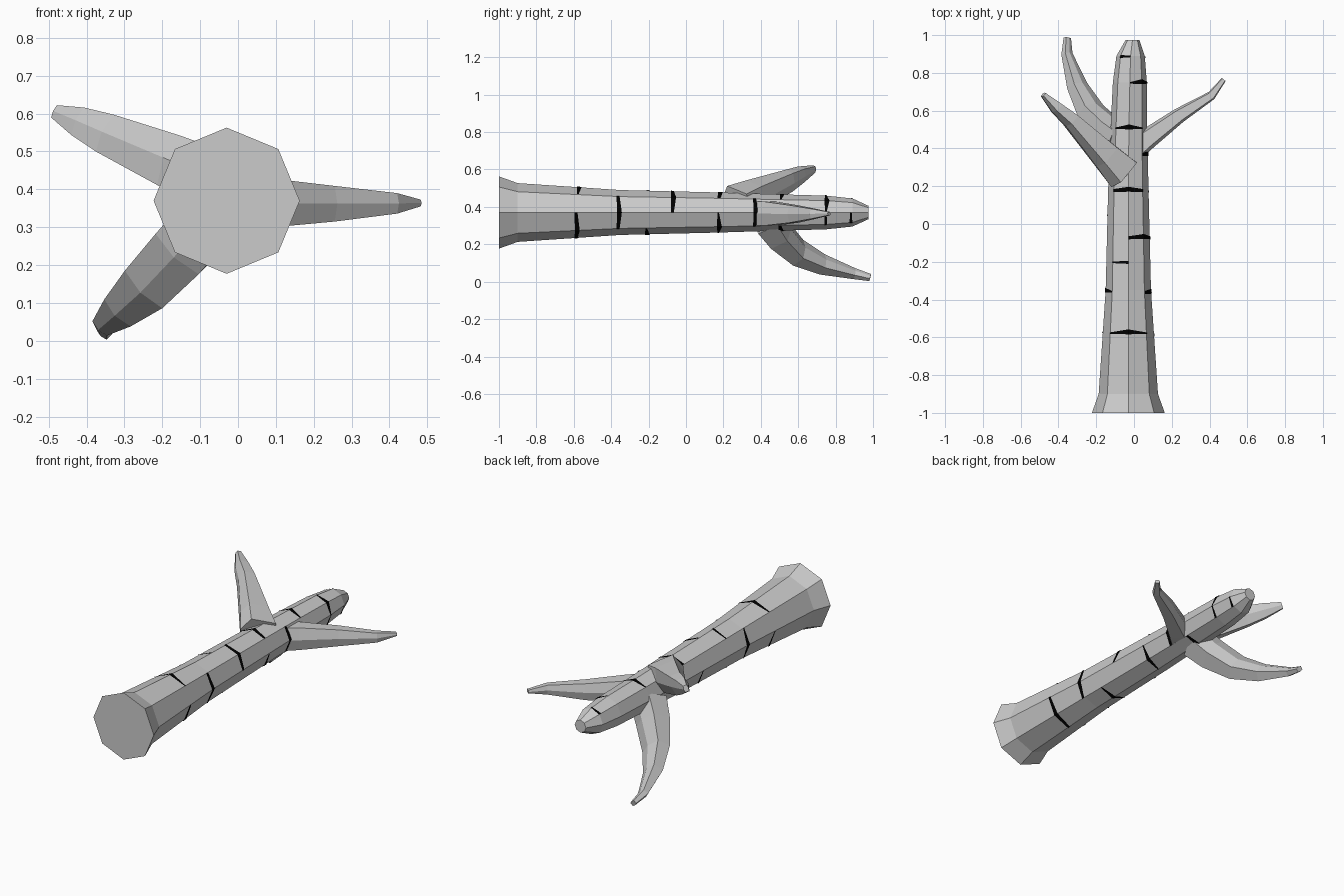
import bpy, bmesh, math
from mathutils import Vector

if "Cube" in bpy.data.objects:
    bpy.data.objects.remove(bpy.data.objects["Cube"])

bark = bpy.data.materials.new("dark_bark")
bark.diffuse_color = (0.0, 0.0, 0.0, 1)
bark.use_nodes = True
bark.node_tree.nodes["Principled BSDF"].inputs["Base Color"].default_value = bark.diffuse_color


def finish(bm, name, mat=None):
    me = bpy.data.meshes.new(name)
    bm.to_mesh(me)
    bm.free()
    ob = bpy.data.objects.new(name, me)
    bpy.context.collection.objects.link(ob)
    if mat:
        me.materials.append(mat)
    return ob


def loft(name, rings):
    bm = bmesh.new()
    loops = [[bm.verts.new(p) for p in ring] for ring in rings]
    n = len(loops[0])
    for a, b in zip(loops, loops[1:]):
        for i in range(n):
            j = (i + 1) % n
            bm.faces.new((a[i], a[j], b[j], b[i]))
    bm.faces.new(loops[0])
    bm.faces.new(loops[-1])
    bmesh.ops.recalc_face_normals(bm, faces=bm.faces)
    return finish(bm, name)


# Trunk: eight-sided profile as (y, centre x, radius), lying along y
PROFILE = [(-1, -.03, .193), (-.9, -.03, .157), (-.35, -.03, .12), (.18, -.03, .107),
           (.5, -.027, .097), (.75, -.022, .09), (.89, -.018, .075), (.975, -.008, .036)]


def trunk_point(k, y, lift=0):
    for (y0, x0, r0), (y1, x1, r1) in zip(PROFILE, PROFILE[1:]):
        if y <= y1:
            break
    f = (y - y0) / (y1 - y0)
    r = r0 + (r1 - r0) * f + lift
    a = math.radians(45 * k)
    return Vector((x0 + (x1 - x0) * f + r * math.cos(a), y, .37 + r * math.sin(a)))


loft("trunk", [[trunk_point(k, p[0]) for k in range(8)] for p in PROFILE])


# Branches: six-sided sweep, stations are (centre, half width, half depth)
def branch(name, across, stations):
    t = Vector(across).normalized()
    c = [Vector(s[0]) for s in stations]
    rings = []
    for i, (_, w, h) in enumerate(stations):
        d = (c[min(i + 1, len(c) - 1)] - c[max(i - 1, 0)]).normalized()
        n = d.cross(t).normalized()
        s = n.cross(d)
        rings.append([c[i] + s * w * u + n * h * v for u, v in
                      ((-1, -.7), (0, -1), (1, -.7), (1, .7), (0, 1), (-1, .7))])
    loft(name, rings)


branch("right_branch", (0, 0, 1), [
    ((-.01, .38, .365), .066, .058), ((.07, .45, .364), .064, .056),
    ((.24, .575, .362), .047, .04), ((.41, .68, .363), .027, .024),
    ((.475, .765, .364), .009, .013)])
branch("upper_left_branch", (.45, 0, .89), [
    ((-.06, .27, .42), .078, .10), ((-.15, .36, .46), .072, .078),
    ((-.335, .55, .54), .054, .042), ((-.41, .615, .573), .04, .033),
    ((-.48, .685, .603), .018, .014)])
branch("lower_left_branch", (1, 0, -1), [
    ((-.07, .44, .33), .078, .085), ((-.14, .50, .25), .078, .075),
    ((-.23, .60, .155), .07, .055), ((-.30, .73, .092), .05, .042),
    ((-.355, .90, .043), .027, .022), ((-.353, .985, .022), .018, .014)])


# Bark marks: dark slivers wrapped over the trunk, (y, first face, face count)
MARKS = [(-.575, 1, 2), (-.585, 6, 2), (-.57, 4, 1), (-.36, 7, 2), (-.355, 3, 2),
         (-.2, 2, 1), (-.21, 5, 2), (-.07, 0, 2), (.05, 4, 1), (.18, 1, 2),
         (.175, 6, 2), (.37, 7, 2), (.51, 1, 2), (.505, 5, 2), (.75, 0, 2),
         (.75, 7, 1), (.89, 2, 1), (.885, 7, 1)]
bm = bmesh.new()
for i, (y, first, count) in enumerate(MARKS):
    rows = []
    for j in range(count + 1):
        inner = count == 2 and j == 1
        half = .013 if inner else (.008 if (i + j) % 2 else .004)
        yc = y + (.004 if inner else -.003)
        rows.append([bm.verts.new(trunk_point(first + j, yc + s * half, .003)) for s in (-1, 1)])
    for a, b in zip(rows, rows[1:]):
        bm.faces.new((a[0], a[1], b[1], b[0]))
bm.normal_update()
for f in bm.faces:
    out = f.calc_center_median() - Vector((-.03, f.calc_center_median().y, .37))
    if f.normal.dot(out) < 0:
        f.normal_flip()
finish(bm, "bark_marks", bark)
